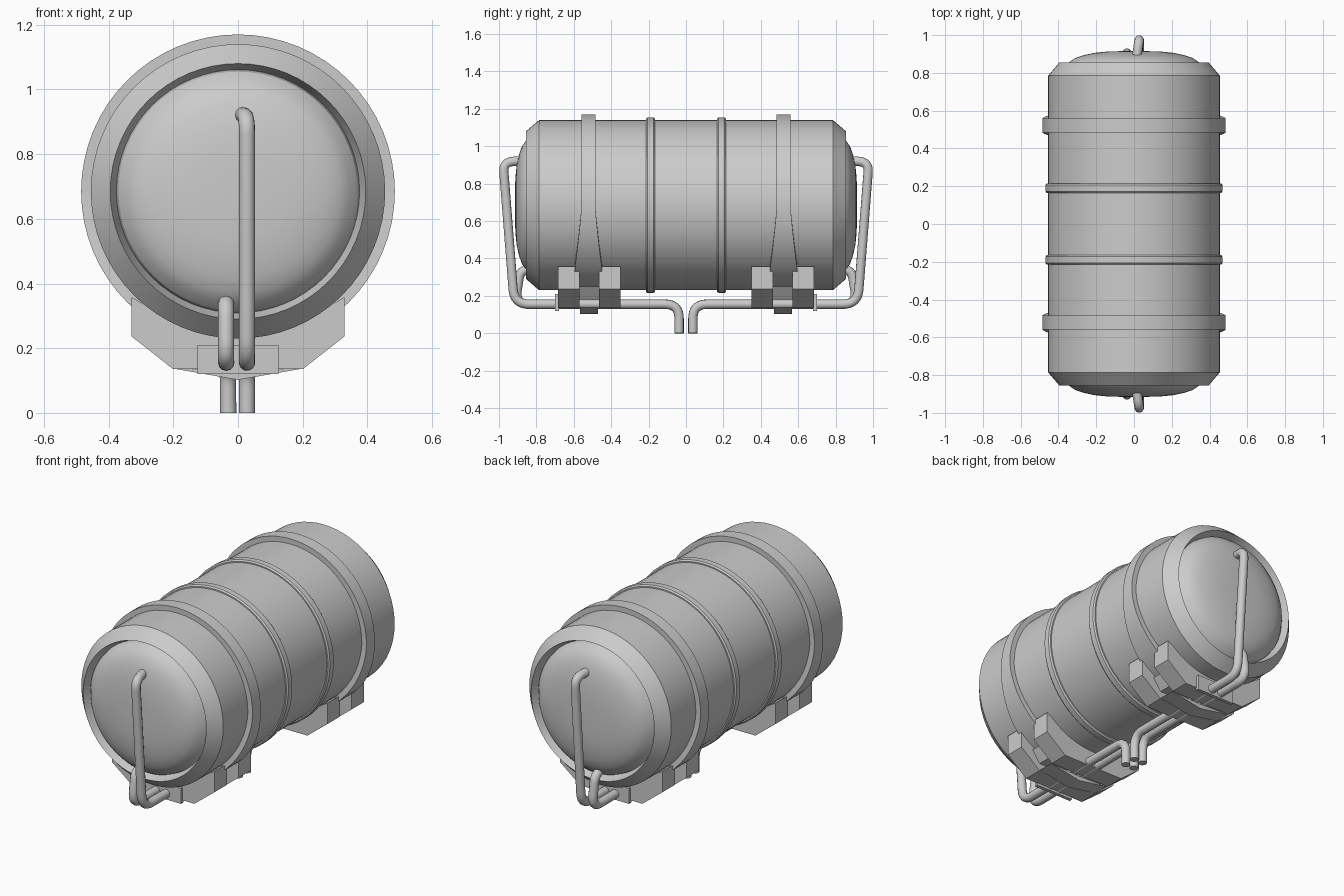
import bpy, math
from mathutils import Vector

if "Cube" in bpy.data.objects:
    bpy.data.objects.remove(bpy.data.objects["Cube"])

CZ = 0.685  # tank axis height
SEG = 64


def make(name, verts, faces, smooth=True):
    me = bpy.data.meshes.new(name)
    me.from_pydata(verts, [], faces)
    ob = bpy.data.objects.new(name, me)
    bpy.context.collection.objects.link(ob)
    bpy.ops.object.select_all(action='DESELECT')
    ob.select_set(True)
    bpy.context.view_layer.objects.active = ob
    bpy.ops.object.mode_set(mode='EDIT')
    bpy.ops.mesh.select_all(action='SELECT')
    bpy.ops.mesh.normals_make_consistent(inside=False)
    bpy.ops.object.mode_set(mode='OBJECT')
    if smooth:
        bpy.ops.object.shade_smooth_by_angle(angle=math.radians(25))
    return ob


def sweep_ring(name, section, closed):
    """Revolve section(angle) -> [(y, r)] around the tank axis; open sections get end caps."""
    verts, faces = [], []
    for i in range(SEG):
        a = 2 * math.pi * i / SEG
        pts = section(a)
        verts += [(r * math.sin(a), y, CZ + r * math.cos(a)) for y, r in pts]
    n = len(pts)
    for i in range(SEG):
        j = (i + 1) % SEG
        for k in range(n if closed else n - 1):
            m = (k + 1) % n
            faces.append((i * n + k, i * n + m, j * n + m, j * n + k))
    if not closed:
        faces.append([i * n for i in range(SEG)])
        faces.append([i * n + n - 1 for i in range(SEG)])
    return make(name, verts, faces)


def prism(name, outline, y0, y1):
    """Extrude an x-z outline along y."""
    n = len(outline)
    verts = [(x, y, z) for y in (y0, y1) for x, z in outline]
    faces = [list(range(n)), list(range(n, 2 * n))]
    faces += [(i, (i + 1) % n, n + (i + 1) % n, n + i) for i in range(n)]
    return make(name, verts, faces, False)


def pipe(name, pts, fillets, radius=0.025):
    """Round tube along a path with filleted corners."""
    pts = [Vector(p) for p in pts]
    path = [pts[0]]
    for p, c, q, f in zip(pts, pts[1:], pts[2:], fillets):
        a = c + (p - c).normalized() * f
        b = c + (q - c).normalized() * f
        for i in range(9):
            t = i / 8
            path.append(a * (1 - t) ** 2 + c * 2 * t * (1 - t) + b * t * t)
    path.append(pts[-1])
    cu = bpy.data.curves.new(name, 'CURVE')
    cu.dimensions = '3D'
    cu.bevel_depth = radius
    cu.bevel_resolution = 4
    cu.use_fill_caps = True
    sp = cu.splines.new('POLY')
    sp.points.add(len(path) - 1)
    for s, p in zip(sp.points, path):
        s.co = (*p, 1)
    sp.use_smooth = True
    ob = bpy.data.objects.new(name, cu)
    bpy.context.collection.objects.link(ob)


# Tank shell with chamfered ends, recessed groove and domed heads
half = [(0.785, 0.455), (0.855, 0.395), (0.80, 0.376), (0.825, 0.37), (0.855, 0.345),
        (0.877, 0.315), (0.893, 0.27), (0.906, 0.21), (0.912, 0.15), (0.915, 0.07)]
profile = [(-y, r) for y, r in reversed(half)] + half
sweep_ring("tank", lambda a: profile, False)


def strap_section(s):
    def section(a):
        z = CZ + 0.485 * math.cos(a)
        t = min(max((0.68 - z) / 0.34, 0), 1)
        w = 0.037 + 0.036 * t ** 1.2
        c = s * 0.522
        return [(c - w, 0.445), (c - w, 0.485), (c + w, 0.485), (c + w, 0.445)]
    return section


# Saddle outline: outer facets, then tank-hugging inner edge
outer = [(-0.33, 0.358), (-0.33, 0.237), (-0.2, 0.135), (0.2, 0.135), (0.33, 0.237), (0.33, 0.358)]
saddle = outer + [(0.18, 0.275), (0.0, 0.24), (-0.18, 0.275)]
web = [(-0.25, 0.25), (-0.2, 0.18), (0.2, 0.18), (0.25, 0.25)]
keeper = [(-0.2, 0.137), (0.0, 0.102), (0.2, 0.137), (0.0, 0.13)]
plate = [(-0.125, 0.12), (0.125, 0.12), (0.125, 0.21), (-0.125, 0.21)]

for s, tag in ((-1, "front"), (1, "back")):
    # Rolled hoop
    hoop = [(-0.025, 0.445), (-0.025, 0.462), (-0.017, 0.469),
            (0.017, 0.469), (0.025, 0.462), (0.025, 0.445)]
    sweep_ring(tag + "_hoop", lambda a: [(s * 0.19 + y, r) for y, r in hoop], True)
    # Flared strap
    sweep_ring(tag + "_strap", strap_section(s), True)
    # Saddle blocks, web, pipe keeper and end plate
    prism(tag + "_saddle_outer", saddle, s * 0.685, s * 0.57)
    prism(tag + "_saddle_inner", saddle, s * 0.465, s * 0.35)
    prism(tag + "_saddle_web", web, s * 0.575, s * 0.46)
    prism(tag + "_pipe_keeper", keeper, s * 0.567, s * 0.47)
    prism(tag + "_end_plate", plate, s * 0.70, s * 0.68)
    # Long and short pipes from the domed head to the feet
    pipe(tag + "_long_pipe",
         [(0.012, s * 0.87, 0.922), (0.028, s * 0.978, 0.915), (0.028, s * 0.918, 0.155),
          (0.028, s * 0.037, 0.155), (0.028, s * 0.037, 0)], [0.055, 0.08, 0.075])
    pipe(tag + "_short_pipe",
         [(-0.037, s * 0.83, 0.342), (-0.037, s * 0.886, 0.338), (-0.037, s * 0.915, 0.155),
          (-0.032, s * 0.037, 0.155), (-0.03, s * 0.037, 0)], [0.045, 0.075, 0.075])
